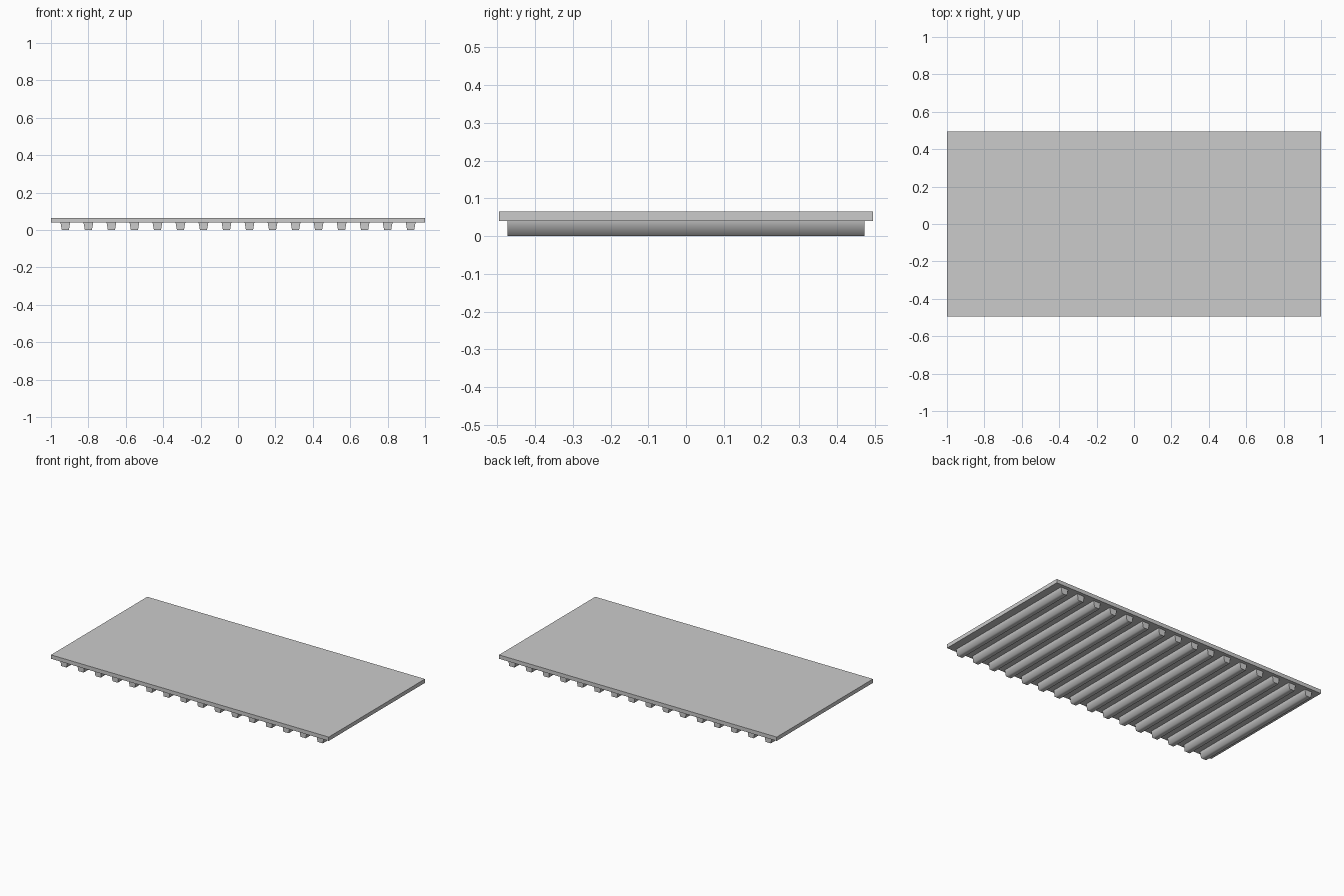
import bpy
import bmesh
import math

cube = bpy.data.objects.get("Cube")
if cube:
    bpy.data.objects.remove(cube, do_unlink=True)

grey = bpy.data.materials.new("plain_grey")
grey.use_nodes = True
colour = (0.6, 0.6, 0.6, 1)
grey.diffuse_color = colour
grey.node_tree.nodes["Principled BSDF"].inputs["Base Color"].default_value = colour

TOP, UNDERSIDE = 0.065, 0.04
RIBS, FIRST_X = 16, -0.923
SPACING = -2 * FIRST_X / (RIBS - 1)


def prism(name, profile, half_length, x=0):
    """Extrude an x-z profile along y."""
    bm = bmesh.new()
    face = bm.faces.new([bm.verts.new((px, -half_length, pz)) for px, pz in profile])
    extruded = bmesh.ops.extrude_face_region(bm, geom=[face])["geom"]
    moved = [g for g in extruded if isinstance(g, bmesh.types.BMVert)]
    bmesh.ops.translate(bm, verts=moved, vec=(0, 2 * half_length, 0))
    bmesh.ops.recalc_face_normals(bm, faces=bm.faces)
    mesh = bpy.data.meshes.new(name)
    bm.to_mesh(mesh)
    bm.free()
    mesh.materials.append(grey)
    obj = bpy.data.objects.new(name, mesh)
    obj.location.x = x
    bpy.context.collection.objects.link(obj)
    return obj


# Flat top panel
prism("panel", [(-1, UNDERSIDE), (1, UNDERSIDE), (1, TOP), (-1, TOP)], 0.495)

# Tapered ribs under the panel, softly shaded around the lower edges
rib_profile = [(-0.019, 0), (0.019, 0), (0.026, UNDERSIDE), (-0.026, UNDERSIDE)]
bpy.ops.object.select_all(action="DESELECT")
for i in range(RIBS):
    rib = prism(f"rib_{i + 1}", rib_profile, 0.473, FIRST_X + i * SPACING)
    rib.select_set(True)
    bpy.context.view_layer.objects.active = rib
bpy.ops.object.shade_smooth_by_angle(angle=math.radians(85))
